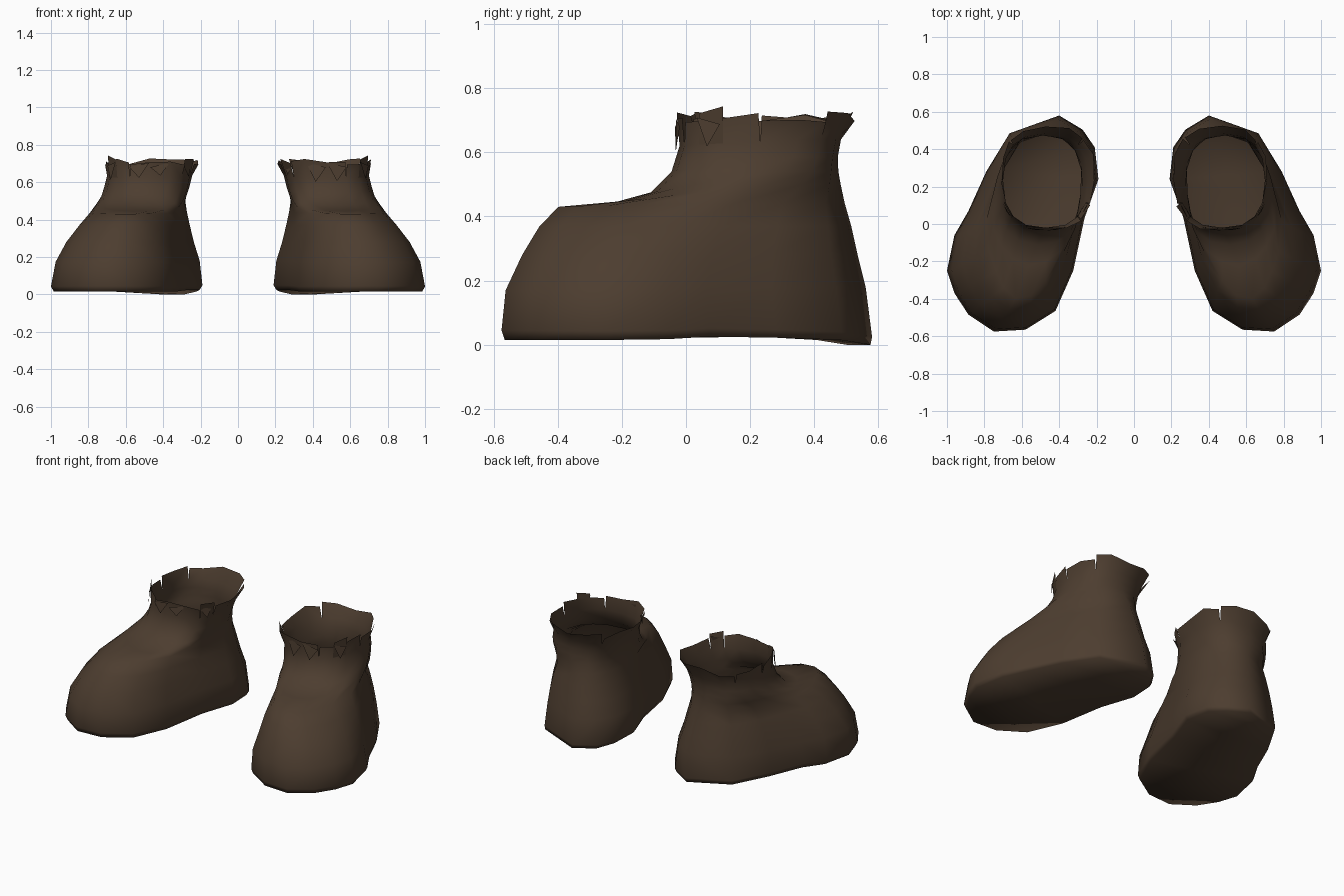
import bpy, bmesh, math, random
from mathutils import Vector

if "Cube" in bpy.data.objects:
    bpy.data.objects.remove(bpy.data.objects["Cube"])

N = 16
leather = bpy.data.materials.new("dark brown leather")
leather.diffuse_color = (0.074, 0.047, 0.029, 1)
leather.use_nodes = True
leather.node_tree.nodes["Principled BSDF"].inputs["Base Color"].default_value = leather.diffuse_color

# Footprint, counter-clockwise from the toe
FOOT = [(.75, -.575), (.885, -.485), (.96, -.37), (1.0, -.25), (.96, -.06), (.885, .07),
        (.79, .28), (.665, .485), (.40, .58), (.275, .505), (.21, .41), (.19, .24),
        (.265, .03), (.325, -.25), (.42, -.465), (.58, -.565)]

# Front height, back height, inner x, outer x, front y, back y, roundness, toe pinch
RINGS = [(.015, .015, .205, .985, -.57, .575, 0, 0),
         (.045, .04, .19, 1.0, -.58, .58, 0, 0),
         (.17, .18, .205, .975, -.567, .56, 0, 0),
         (.28, .28, .235, .93, -.515, .535, .05, .05),
         (.37, .37, .255, .87, -.46, .515, .15, .12),
         (.43, .44, .268, .81, -.40, .495, .3, .3),
         (.445, .50, .272, .765, -.22, .482, .65, .25),
         (.475, .54, .27, .735, -.11, .475, .85, 0),
         (.54, .585, .26, .715, -.045, .473, 1, 0),
         (.62, .64, .245, .70, -.02, .483, 1, 0)]


def squarish(c):
    return .5 + .5 * math.copysign(abs(c) ** .8, c) if abs(c) > 1e-6 else .5


def ring_points(z0, z1, x0, x1, y0, y1, roundness, pinch):
    pts = []
    for i, (fx, fy) in enumerate(FOOT):
        a = math.tau * i / N - math.pi / 2
        u = (fx - .19) / .81 * (1 - roundness) + squarish(math.cos(a)) * roundness
        v = (fy + .58) / 1.16 * (1 - roundness) + squarish(math.sin(a)) * roundness
        x, y = x0 + (x1 - x0) * u, y0 + (y1 - y0) * v
        # draw the toe box in towards its ridge
        k = pinch * max(0, min(1, -y / .3))
        x += (.55 - .33 * y - x) * k
        pts.append(Vector((x, y, z0 + (z1 - z0) * min(1, v * 1.5))))
    return pts


def finish(bm, name, side):
    for v in bm.verts:
        v.co.x *= side
    if side < 0:
        bmesh.ops.reverse_faces(bm, faces=bm.faces[:])
    me = bpy.data.meshes.new(name)
    bm.to_mesh(me)
    bm.free()
    me.materials.append(leather)
    ob = bpy.data.objects.new(name, me)
    bpy.context.collection.objects.link(ob)
    bpy.ops.object.select_all(action='DESELECT')
    ob.select_set(True)
    bpy.context.view_layer.objects.active = ob
    bpy.ops.object.shade_smooth_by_angle(angle=math.radians(80))


def boot(side, label, rng):
    # Closed sole and lofted upper, open at the ankle
    bm = bmesh.new()
    loops = []
    for r in RINGS:
        pts = ring_points(*r)
        if r[0] < .1:
            for p in pts:  # arch under the instep, dropped heel
                p.z += .015 * max(0, 1 - abs(p.y - .15) / .25)
                if p.y > .5:
                    p.z -= .015
        loops.append([bm.verts.new(p) for p in pts])
    # Sole as strips running across the foot, toe to heel
    s = loops[0]
    bm.faces.new((s[15], s[1], s[0]))
    for k in range(1, 7):
        bm.faces.new((s[N - k], s[N - k - 1], s[k + 1], s[k]))
    bm.faces.new((s[9], s[8], s[7]))
    for a, b in zip(loops, loops[1:]):
        for i in range(N):
            j = (i + 1) % N
            bm.faces.new((a[i], a[j], b[j], b[i]))

    # Torn collar growing from the rim: wide flaps split by narrow slits
    rim = loops[-1]
    centre = Vector((.475, .23, .63))
    widths = [3, 2, 4, 3, 1, 3]
    start = 1
    for w in widths:
        base = [rim[(start + k) % N] for k in range(w + 1)]
        start += w
        mid = (base[0].co + base[-1].co) / 2
        top = []
        for k, v in enumerate(base):
            out = (v.co - centre).normalized()
            back = max(0, (v.co - centre).y) / .25
            inner = max(0, (centre - v.co).x) / .22
            p = v.co + out * (rng.uniform(.0, .015) + .03 * back + .025 * inner)
            if k in (0, w):
                p += (mid - v.co) * .05
            p.z = rng.uniform(.69, .73)
            top.append(bm.verts.new(p))
        for k in range(w):
            bm.faces.new((base[k], base[k + 1], top[k + 1], top[k]))
    finish(bm, "boot_" + label, side)


def scraps(side, label, rng):
    # Folded scraps hanging around the front of the collar
    bm = bmesh.new()
    rim = ring_points(*RINGS[-1])
    centre = Vector((.475, .23, .63))
    for i in (0, 2, 13, 15):
        a, b = rim[i], rim[(i + 1) % N]
        out = ((a + b) / 2 - centre).normalized()
        p = a + Vector((0, 0, .085)) + out * .012
        q = b + Vector((0, 0, .06)) + out * .015
        r = (a + b) / 2 + out * .02 + Vector((0, 0, rng.uniform(-.02, .02)))
        bm.faces.new([bm.verts.new(v) for v in (p, r, q)])
    # One upright torn tip near the front outer corner
    a, b = rim[2], rim[3]
    up = Vector((.01, 0, .115))
    bm.faces.new([bm.verts.new(v) for v in (a, b, b + up, a + up * .85)])
    finish(bm, "collar_scraps_" + label, side)


for side, label, seed in ((1, "right", 4), (-1, "left", 9)):
    rng = random.Random(seed)
    boot(side, label, rng)
    scraps(side, label, rng)
